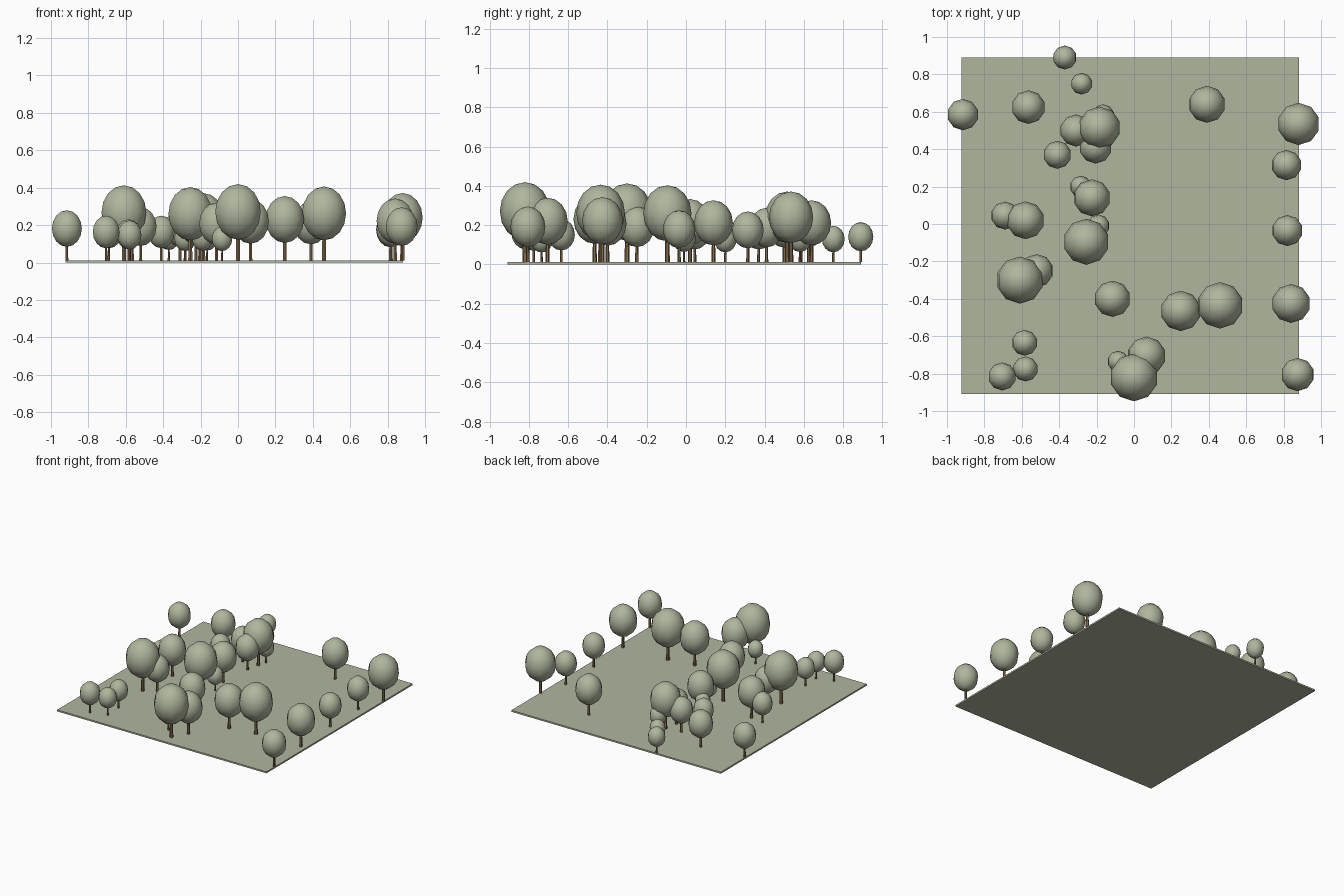
import bpy, bmesh, math
from mathutils import Matrix

if "Cube" in bpy.data.objects:
    bpy.data.objects.remove(bpy.data.objects["Cube"])


def srgb(r, g, b):
    def f(c):
        c /= 255
        return c / 12.92 if c <= 0.04045 else ((c + 0.055) / 1.055) ** 2.4
    return (f(r), f(g), f(b), 1)


def material(name, rgb):
    m = bpy.data.materials.new(name)
    m.diffuse_color = srgb(*rgb)
    m.use_nodes = True
    m.node_tree.nodes["Principled BSDF"].inputs["Base Color"].default_value = m.diffuse_color
    return m


GRASS = material("grass_green", (176, 182, 158))
LEAF = material("leaf_green", (176, 182, 158))
BARK = material("bark_brown", (133, 108, 78))
GROUND_Z = 0.012


def finish(bm, name, mat):
    me = bpy.data.meshes.new(name)
    bm.to_mesh(me)
    bm.free()
    me.materials.append(mat)
    ob = bpy.data.objects.new(name, me)
    bpy.context.collection.objects.link(ob)
    return ob


# lawn slab
bm = bmesh.new()
bmesh.ops.create_cube(bm, size=1, matrix=Matrix.Translation((-0.02, -0.01, GROUND_Z / 2))
                      @ Matrix.Diagonal((1.805, 1.80, GROUND_Z, 1)))
finish(bm, "lawn", GRASS)

# trees: x, y, crown radius (everything else scales with the radius)
TREES = [
    (-.37, .89, .064), (-.28, .75, .058), (-.915, .585, .084), (-.565, .625, .09),
    (-.31, .50, .086), (-.185, .515, .113), (-.165, .58, .06), (-.205, .41, .087),
    (-.41, .37, .075), (-.285, .20, .058), (-.225, .14, .099), (-.69, .045, .075),
    (-.58, .02, .101), (-.255, -.095, .123), (-.19, -.01, .06), (-.61, -.30, .126),
    (-.52, -.25, .089), (-.115, -.40, .097), (.25, -.465, .108), (.46, -.435, .124),
    (-.585, -.635, .069), (-.58, -.775, .067), (-.705, -.815, .075), (-.085, -.735, .057),
    (.067, -.705, .103), (0, -.82, .128), (.39, .64, .099), (.88, .535, .113),
    (.815, .315, .081), (.82, -.035, .083), (.84, -.425, .104), (.875, -.805, .089),
]


def tree(i, x, y, r):
    # trunk runs from the lawn into the crown
    h = 1.3 * r
    bm = bmesh.new()
    bmesh.ops.create_cone(bm, cap_ends=True, segments=6, radius1=0.105 * r, radius2=0.08 * r,
                          depth=h, matrix=Matrix.Translation((x, y, GROUND_Z + h / 2)))
    finish(bm, f"trunk_{i:02d}", BARK)
    # crown, an upright egg
    bm = bmesh.new()
    bmesh.ops.create_uvsphere(bm, u_segments=10, v_segments=8, radius=r,
                              matrix=Matrix.Translation((x, y, GROUND_Z + 2.02 * r))
                              @ Matrix.Diagonal((1, 1, 1.16, 1)))
    for f in bm.faces:
        f.smooth = True
    finish(bm, f"crown_{i:02d}", LEAF)


for i, t in enumerate(TREES, 1):
    tree(i, *t)
